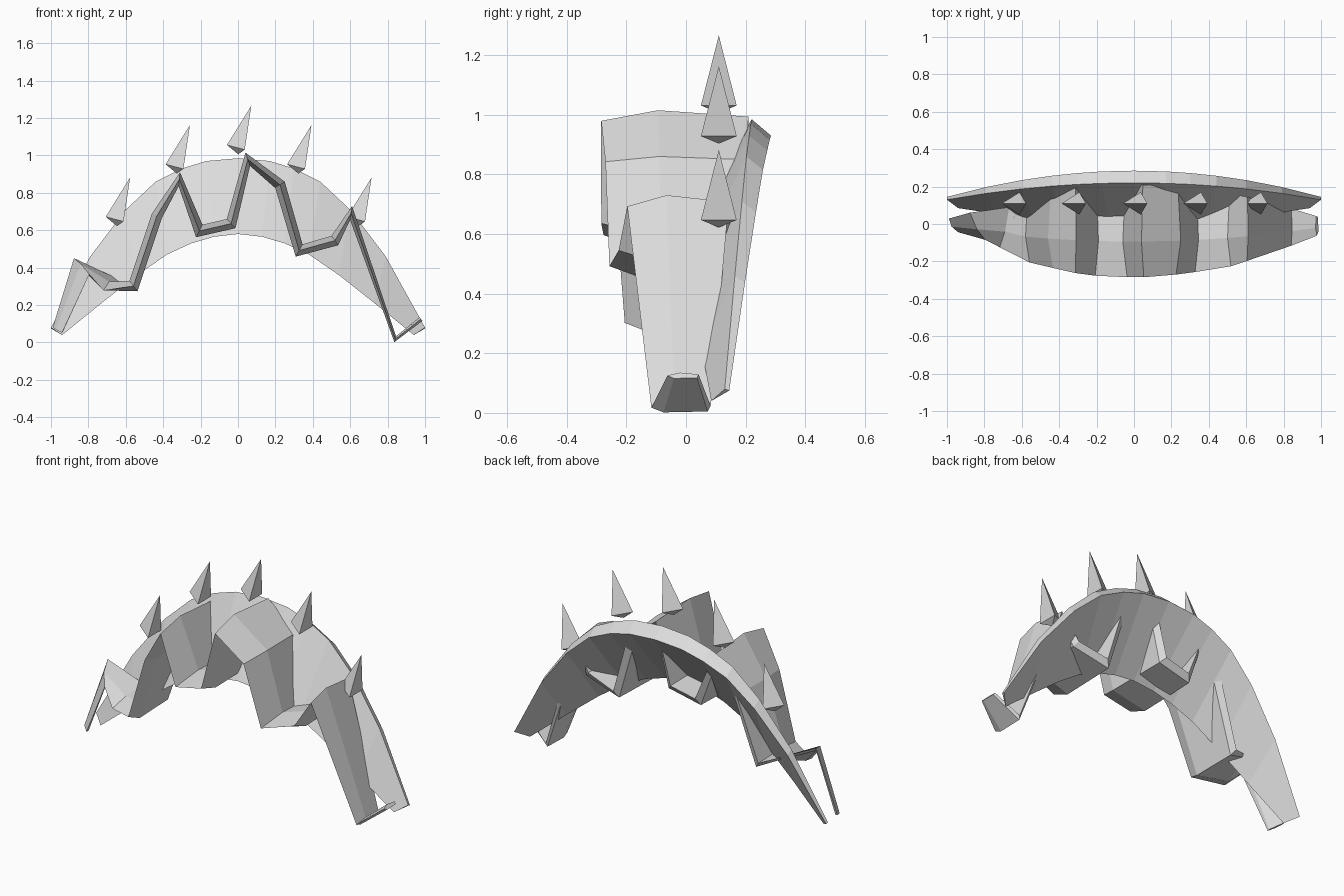
import bpy, bmesh
from mathutils import Vector

if "Cube" in bpy.data.objects:
    bpy.data.objects.remove(bpy.data.objects["Cube"])

grey = bpy.data.materials.new("light_grey")
grey.use_nodes = True
colour = (0.72, 0.72, 0.72, 1)
grey.diffuse_color = colour
grey.node_tree.nodes["Principled BSDF"].inputs["Base Color"].default_value = colour


def finish(bm, name):
    """Turn a bmesh into a flat shaded grey object."""
    bmesh.ops.recalc_face_normals(bm, faces=bm.faces)
    mesh = bpy.data.meshes.new(name)
    bm.to_mesh(mesh)
    bm.free()
    mesh.materials.append(grey)
    part = bpy.data.objects.new(name, mesh)
    bpy.context.collection.objects.link(part)
    return part


def loft(name, sections):
    """Join closed cross-sections into a capped solid."""
    bm = bmesh.new()
    rings = [[bm.verts.new(p) for p in section] for section in sections]
    for a, b in zip(rings, rings[1:]):
        count = len(a)
        for i in range(count):
            j = (i + 1) % count
            bm.faces.new((a[i], a[j], b[j], b[i]))
    bm.faces.new(rings[0])
    bm.faces.new(rings[-1])
    return finish(bm, name)


# Arched plate: wedge section with a thick outer rim and a sharp inner edge
half_arch = [  # outer x, outer z, inner x, inner z
    (0, .985, 0, .58), (.17, .97, .13, .565), (.3, .93, .25, .53),
    (.44, .86, .38, .47), (.6, .71, .54, .36), (.79, .46, .73, .21),
    (1, .08, .94, .04),
]


def arch_section(side, ox, oz, ix, iz):
    taper = 1 - ox * ox
    return [
        (side * ox, .13 + .09 * taper, oz),
        (side * ox, .145 + .14 * taper, oz - .05 * taper - .005),
        (side * ix, .085 - .085 * taper, iz),
    ]


left_half = [arch_section(-1, *row) for row in reversed(half_arch)]
right_half = [arch_section(1, *row) for row in half_arch[1:]]
loft("arched_plate", left_half + right_half)

# Folded band: zigzag ridge line, widest in the middle of the arch
ridge = [Vector(p) for p in (
    (-.975, .07), (-.84, .42), (-.69, .325), (-.58, .33), (-.46, .69),
    (-.31, .91), (-.19, .63), (-.06, .66), (.04, 1.015), (.25, .86),
    (.345, .525), (.5, .57), (.61, .73), (.845, .033), (.97, .135),
)]
# The narrow end twists, so its front edge swings away from the ridge
twist = {0: Vector((.022, -.014)), 1: Vector((.04, -.04)), 2: Vector((-.025, -.035))}


def left_normal(a, b):
    d = (b - a).normalized()
    return Vector((-d.y, d.x))


def band_section(i):
    p = ridge[i]
    normals = []
    if i > 0:
        normals.append(left_normal(ridge[i - 1], p))
    if i < len(ridge) - 1:
        normals.append(left_normal(p, ridge[i + 1]))
    n = sum(normals, Vector((0, 0))).normalized()
    n *= min(1.3, 1 / max(n.dot(normals[0]), .1))
    thick = .058 if -.65 < p.x < .8 else .025
    width = .72 if p.x < -.65 else 1
    front = -.285 * (1 - .83 * p.x ** 2) * width
    back = .21 * (1 - .85 * p.x ** 2) * width
    skew = twist.get(i, Vector((0, 0)))

    def at(y, drop, swing):
        q = p - n * thick * drop + skew * swing
        return (q.x, y, q.y)

    return [at(front, .5, 1), at(front * .33, 0, 0), at(back, .3, -1),
            at(back * .88, .9, -1), at(front * .65, 1, .6)]


loft("folded_band", [band_section(i) for i in range(len(ridge))])

# Five spikes: three-sided points with a shallow pointed underside
spike_shape = [Vector(p) for p in (
    (0, 0, 0), (-.13, 0, -.21), (-.035, -.06, -.235),
    (-.035, .06, -.235), (-.07, 0, -.26),
)]
spike_tips = [(-.577, .882), (-.257, 1.163), (.071, 1.266), (.393, 1.163), (.714, .882)]
for number, (x, z) in enumerate(spike_tips, 1):
    bm = bmesh.new()
    tip, a, b, c, foot = [bm.verts.new(p + Vector((x, .11, z))) for p in spike_shape]
    for u, v in ((a, b), (b, c), (c, a)):
        bm.faces.new((tip, u, v))
        bm.faces.new((foot, v, u))
    finish(bm, f"spike_{number}")
